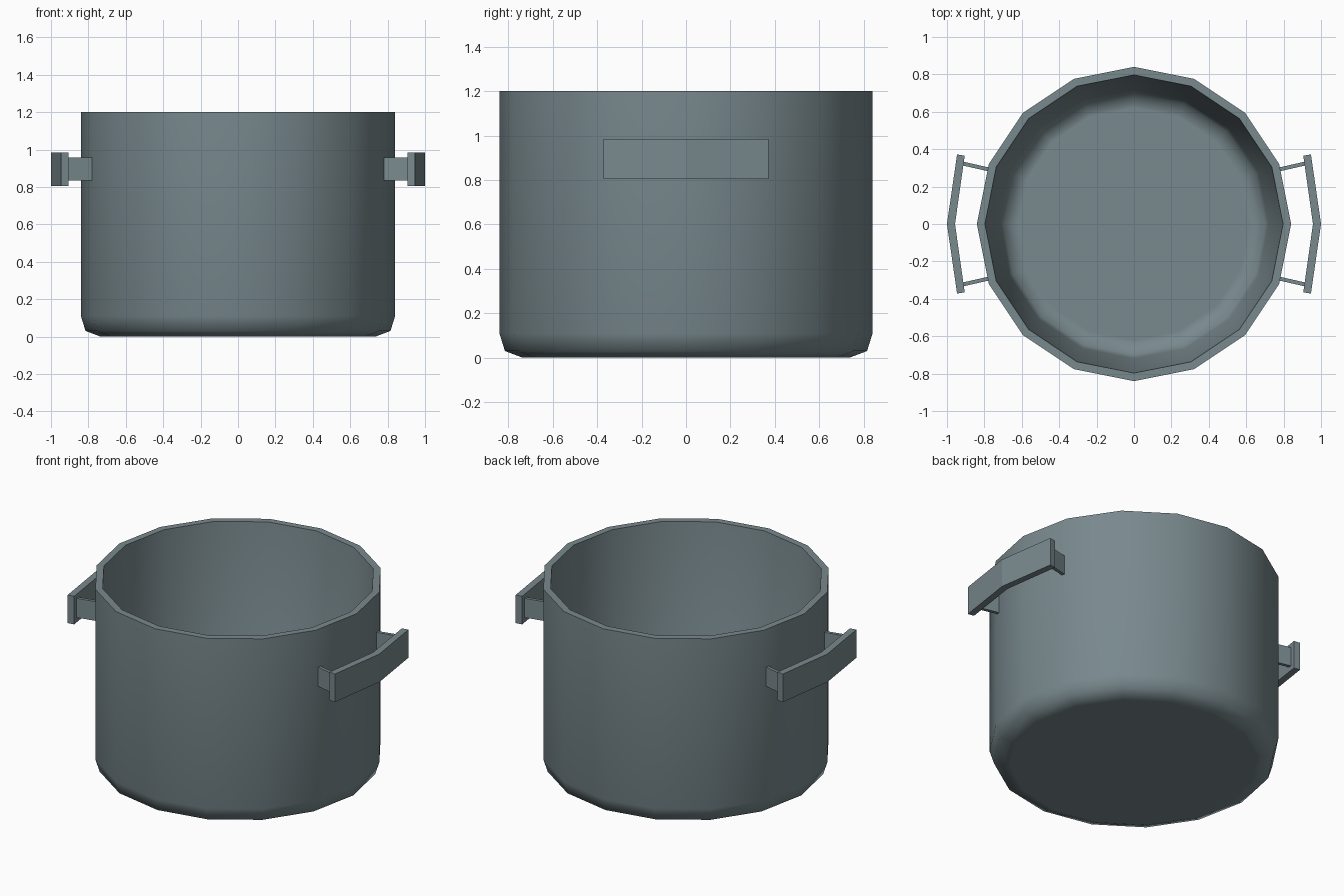
import bpy, bmesh, math

if "Cube" in bpy.data.objects:
    bpy.data.objects.remove(bpy.data.objects["Cube"])

metal = bpy.data.materials.new("blue_grey_metal")
metal.diffuse_color = (0.19, 0.25, 0.27, 1)
metal.use_nodes = True
metal.node_tree.nodes["Principled BSDF"].inputs["Base Color"].default_value = metal.diffuse_color


def make_object(name, bm, smooth_angle=None):
    bmesh.ops.recalc_face_normals(bm, faces=bm.faces)
    mesh = bpy.data.meshes.new(name)
    bm.to_mesh(mesh)
    bm.free()
    mesh.materials.append(metal)
    ob = bpy.data.objects.new(name, mesh)
    bpy.context.collection.objects.link(ob)
    if smooth_angle:
        bpy.ops.object.select_all(action='DESELECT')
        ob.select_set(True)
        bpy.context.view_layer.objects.active = ob
        bpy.ops.object.shade_smooth_by_angle(angle=math.radians(smooth_angle))
    return ob


def prism(name, outline, z0, z1):
    """Extrude a flat xy outline from z0 to z1."""
    bm = bmesh.new()
    face = bm.faces.new([bm.verts.new((x, y, z0)) for x, y in outline])
    ext = bmesh.ops.extrude_face_region(bm, geom=[face])
    verts = [g for g in ext["geom"] if isinstance(g, bmesh.types.BMVert)]
    bmesh.ops.translate(bm, verts=verts, vec=(0, 0, z1 - z0))
    return make_object(name, bm)


# Pot body: 16-sided lathe, outer wall then tapered inner wall
SIDES = 16
profile = [(0.72, 0.0), (0.735, 0.0), (0.815, 0.03), (0.84, 0.11), (0.84, 1.2),
           (0.797, 1.2), (0.72, 0.13), (0.70, 0.07), (0.64, 0.04), (0.62, 0.04)]
bm = bmesh.new()
rings = []
for r, z in profile:
    rings.append([bm.verts.new((r * math.cos(2 * math.pi * i / SIDES),
                                r * math.sin(2 * math.pi * i / SIDES), z))
                  for i in range(SIDES)])
for a, b in zip(rings, rings[1:]):
    for i in range(SIDES):
        j = (i + 1) % SIDES
        bm.faces.new((a[i], a[j], b[j], b[i]))
bm.faces.new(rings[0])
bm.faces.new(rings[-1])
make_object("pot_body", bm, 55)

# Handles: bent grip bar and two brackets on each side
grip = [(1.0, 0), (0.946, 0.372), (0.905, 0.365), (0.957, 0),
        (0.905, -0.365), (0.946, -0.372)]
bracket = [(0.78, 0.282), (0.78, 0.303), (0.912, 0.333), (0.912, 0.312)]
for side, sx in (("right", 1), ("left", -1)):
    prism(side + "_handle_grip", [(sx * x, y) for x, y in grip], 0.804, 0.984)
    for end, sy in (("back", 1), ("front", -1)):
        prism(f"{side}_{end}_bracket",
              [(sx * x, sy * y) for x, y in bracket], 0.834, 0.957)
